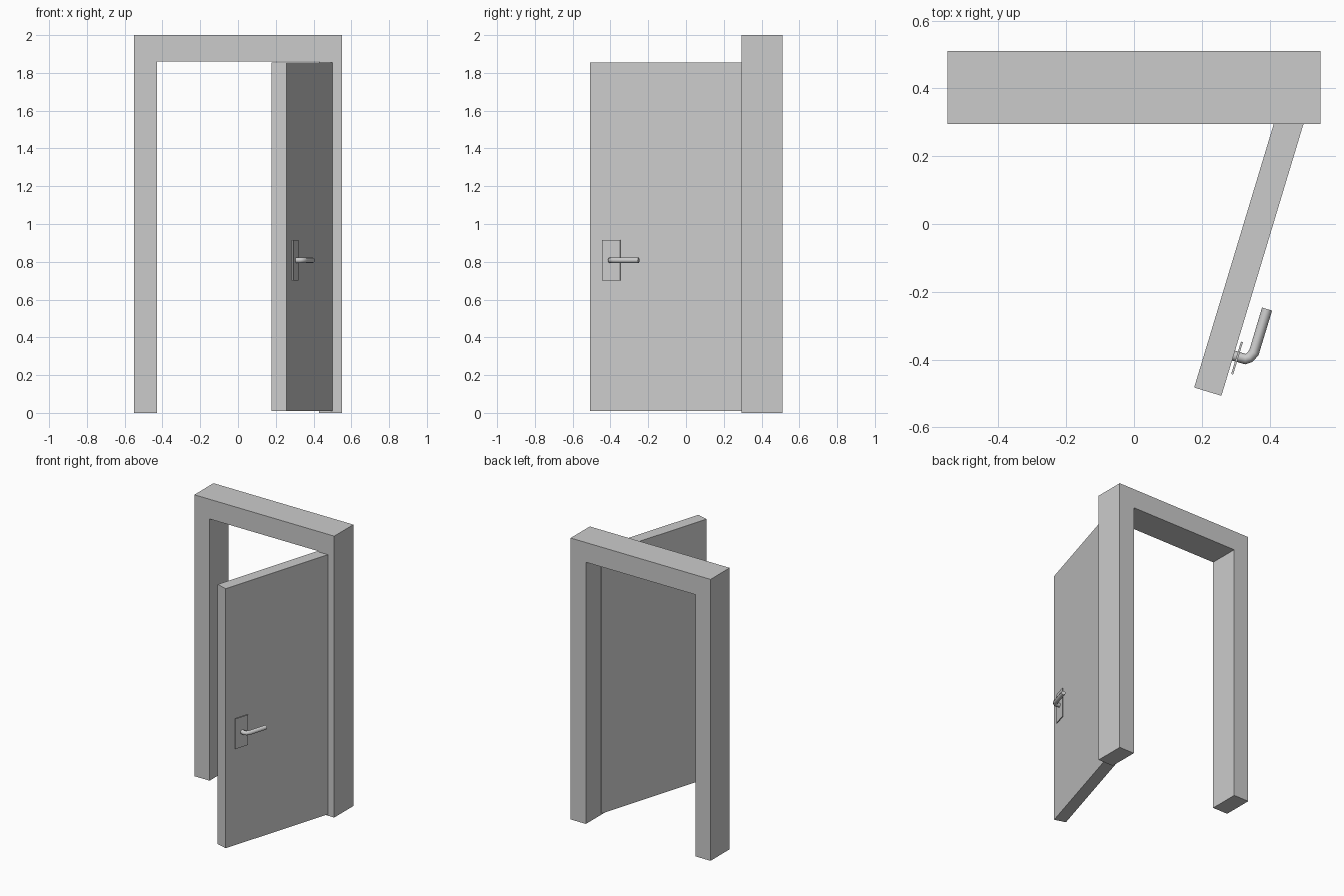
import bpy, bmesh, math
from mathutils import Matrix, Vector

if "Cube" in bpy.data.objects:
    bpy.data.objects.remove(bpy.data.objects["Cube"])


def prism(name, outline, push, matrix=Matrix()):
    """Extrude a flat outline along a vector into a closed solid."""
    bm = bmesh.new()
    face = bm.faces.new([bm.verts.new(p) for p in outline])
    ext = bmesh.ops.extrude_face_region(bm, geom=[face], use_keep_orig=True)
    verts = [g for g in ext["geom"] if isinstance(g, bmesh.types.BMVert)]
    bmesh.ops.translate(bm, vec=Vector(push), verts=verts)
    bmesh.ops.recalc_face_normals(bm, faces=bm.faces)
    mesh = bpy.data.meshes.new(name)
    bm.to_mesh(mesh)
    bm.free()
    obj = bpy.data.objects.new(name, mesh)
    obj.matrix_world = matrix
    bpy.context.collection.objects.link(obj)
    return obj


def box(name, lo, hi, matrix):
    (x0, y0, z0), (x1, y1, z1) = lo, hi
    rect = [(x0, y0, z0), (x1, y0, z0), (x1, y1, z0), (x0, y1, z0)]
    return prism(name, rect, (0, 0, z1 - z0), matrix)


# Door frame: one U-shaped profile
y0, depth = 0.295, 0.215
W, w, H, h = 0.55, 0.43, 2.0, 1.86
u_shape = [(-W, 0), (-W, H), (W, H), (W, 0), (w, 0), (w, h), (-w, h), (-w, 0)]
prism("door_frame", [(x, y0, z) for x, z in u_shape], (0, depth, 0))

# Door space: origin at outer free corner, local y along the door, local x out of its face
swing = Matrix.Translation((0.258, -0.507, 0)) @ Matrix.Rotation(math.radians(-16.8), 4, "Z")

# Door leaf, hinge end tucked into the right post
box("door_leaf", (-0.084, 0, 0.01), (0, 0.86, 1.855), swing)

# Handle plate, standing slightly off the door
box("handle_plate", (0.009, 0.07, 0.70), (0.015, 0.17, 0.915), swing)

# Handle lever: eight-sided bar bent from the stem into the grip
path = [(0.0, 0.124), (0.036, 0.124), (0.047, 0.132), (0.055, 0.150), (0.055, 0.284)]
curve = bpy.data.curves.new("handle_lever", "CURVE")
curve.dimensions = "3D"
curve.bevel_depth = 0.0155
curve.bevel_resolution = 2
curve.use_fill_caps = True
spline = curve.splines.new("POLY")
spline.points.add(len(path) - 1)
for pt, (x, y) in zip(spline.points, path):
    pt.co = (x, y, 0.808, 1)
lever = bpy.data.objects.new("handle_lever", curve)
lever.matrix_world = swing
bpy.context.collection.objects.link(lever)
